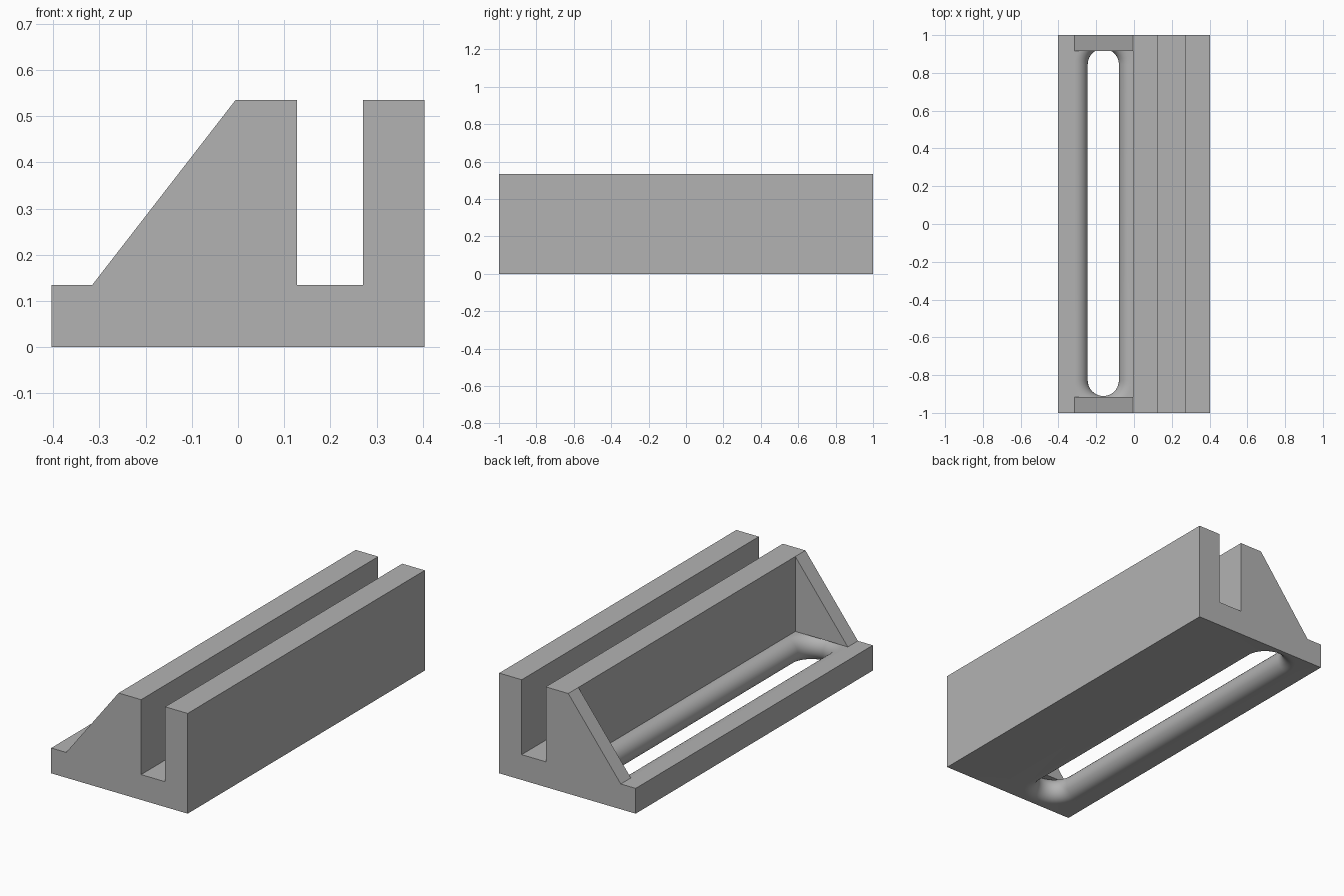
import bpy, bmesh, math

cube = bpy.data.objects.get("Cube")
if cube:
    bpy.data.objects.remove(cube, do_unlink=True)

# One plain grey
grey = bpy.data.materials.new("plain grey")
grey.use_nodes = True
colour = (0.45, 0.45, 0.45, 1)
grey.diffuse_color = colour
grey.node_tree.nodes["Principled BSDF"].inputs["Base Color"].default_value = colour

FLOOR, TOP, RIDGE = 0.135, 0.535, -0.005
SLOPE_FOOT, GUSSET_IN = -0.315, 0.915


def loft(name, rings):
    """Closed solid through rings of equal point count, capped at both ends."""
    bm = bmesh.new()
    loops = [[bm.verts.new(p) for p in ring] for ring in rings]
    for a, b in zip(loops, loops[1:]):
        for i in range(len(a)):
            j = (i + 1) % len(a)
            bm.faces.new((a[i], a[j], b[j], b[i]))
    bm.faces.new(loops[0])
    bm.faces.new(loops[-1])
    bmesh.ops.recalc_face_normals(bm, faces=bm.faces)
    mesh = bpy.data.meshes.new(name)
    bm.to_mesh(mesh)
    bm.free()
    mesh.materials.append(grey)
    obj = bpy.data.objects.new(name, mesh)
    bpy.context.collection.objects.link(obj)
    return obj


def prism(name, profile, y0, y1):
    return loft(name, [[(x, y, z) for x, z in profile] for y in (y0, y1)])


def cut(target, cutter):
    mod = target.modifiers.new(cutter.name, "BOOLEAN")
    mod.operation = "DIFFERENCE"
    mod.solver = "EXACT"
    mod.object = cutter
    bpy.context.view_layer.objects.active = target
    bpy.ops.object.modifier_apply(modifier=mod.name)
    bpy.data.objects.remove(cutter, do_unlink=True)


# Slotted body: ledge, slope, ridge, channel and fence
body = prism("channel_block", [
    (-0.403, 0), (0.403, 0), (0.403, TOP), (0.27, TOP), (0.27, FLOOR),
    (0.128, FLOOR), (0.128, TOP), (RIDGE, TOP),
    (SLOPE_FOOT, FLOOR), (-0.403, FLOOR)], -1, 1)

# Hollow behind the slope, leaving an end gusset at each side
cut(body, prism("hollow_cutter", [
    (-0.5, FLOOR), (RIDGE, FLOOR), (RIDGE, 0.7), (-0.5, 0.7)],
    -GUSSET_IN, GUSSET_IN))


# Long slot with fully rounded edges
def stadium(radius, z, cx=-0.1625, y0=-0.828, y1=0.845, steps=20):
    ring = []
    for cy, start in ((y1, 0), (y0, math.pi)):
        for i in range(steps + 1):
            a = start + math.pi * i / steps
            ring.append((cx + radius * math.cos(a), cy + radius * math.sin(a), z))
    return ring


half = FLOOR / 2
rings = [stadium(0.0825 + half, -0.02)]
for i in range(17):
    t = math.pi * (i / 16 - 0.5)
    rings.append(stadium(0.0825 + half * (1 - math.cos(t)), half + half * math.sin(t)))
cut(body, loft("slot_cutter", rings))

# Smooth the slot, keep the block edges crisp
bpy.ops.object.select_all(action="DESELECT")
body.select_set(True)
bpy.context.view_layer.objects.active = body
bpy.ops.object.shade_smooth_by_angle(angle=math.radians(25))
